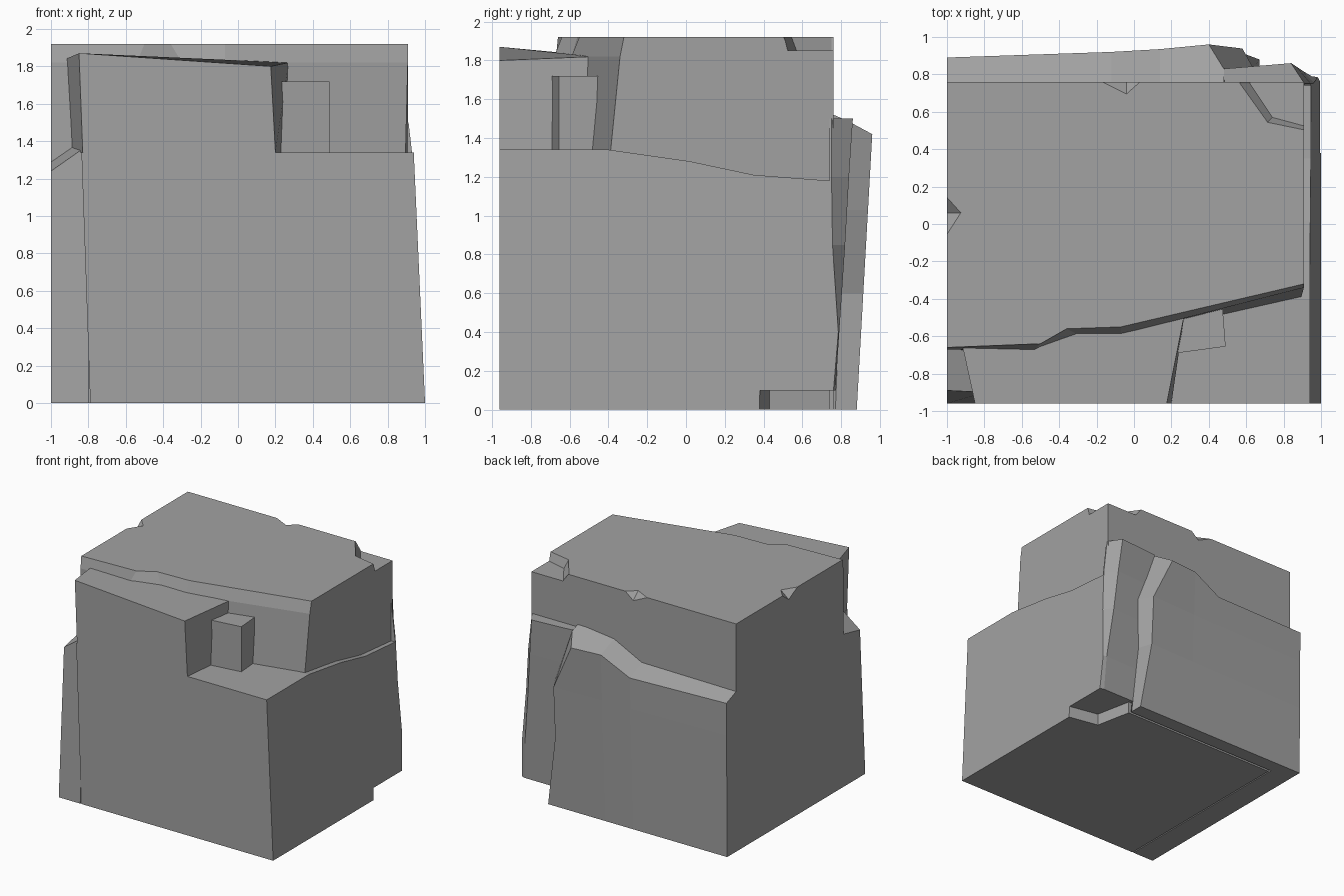
import bpy
import bmesh
from mathutils import Vector

default_cube = bpy.data.objects.get("Cube")
if default_cube:
    bpy.data.objects.remove(default_cube, do_unlink=True)

stone = bpy.data.materials.new("stone_grey")
stone.use_nodes = True
stone_colour = (0.36, 0.36, 0.36, 1)
stone.diffuse_color = stone_colour
shader = next(n for n in stone.node_tree.nodes if n.type == "BSDF_PRINCIPLED")
shader.inputs["Base Color"].default_value = stone_colour
shader.inputs["Roughness"].default_value = 0.9


def loft(name, rings):
    """Flat-shaded solid that joins matching rings of points and caps both ends."""
    bm = bmesh.new()
    loops = [[bm.verts.new(point) for point in ring] for ring in rings]
    for lower, upper in zip(loops, loops[1:]):
        for i in range(len(lower)):
            j = (i + 1) % len(lower)
            bm.faces.new((lower[i], lower[j], upper[j], upper[i]))
    bm.faces.new(list(reversed(loops[0])))
    bm.faces.new(loops[-1])
    bmesh.ops.recalc_face_normals(bm, faces=bm.faces)
    mesh = bpy.data.meshes.new(name)
    bm.to_mesh(mesh)
    bm.free()
    mesh.materials.append(stone)
    obj = bpy.data.objects.new(name, mesh)
    bpy.context.collection.objects.link(obj)
    return obj


def level(outline, z):
    return [(x, y, z) for x, y in outline]


def carve(target, cutter):
    """Subtract the cutter from the target, then discard the cutter."""
    cutter.hide_render = True
    modifier = target.modifiers.new("carve", "BOOLEAN")
    modifier.operation = "DIFFERENCE"
    modifier.solver = "EXACT"
    modifier.object = cutter
    bpy.context.view_layer.update()
    graph = bpy.context.evaluated_depsgraph_get()
    carved = bpy.data.meshes.new_from_object(target.evaluated_get(graph))
    target.modifiers.clear()
    target.data = carved
    bpy.data.objects.remove(cutter, do_unlink=True)


def chip(target, outline, tip):
    """Break a small pointed flake out of a top edge."""
    rim = [Vector(point) for point in level(outline, top_z + 0.005)]
    tip = Vector(tip)
    carve(target, loft("chip_cutter", [[p.lerp(tip, 0.97) for p in rim], rim]))


top_z = 1.92
ledge_z = 1.34
front_y = -0.96
back_y = 0.76


# Lower block: a side profile whose ledge falls away toward the back
def side_lean(z):
    return 1 - 0.045 * z


profile = [(front_y, 0), (front_y, ledge_z), (-0.4, ledge_z), (0.02, 1.28),
           (0.35, 1.21), (0.74, 1.18), (0.74, 0)]
lower_block = loft("lower_block", [
    [(-0.79 - 0.035 * z, y, z) for y, z in profile],
    [(side_lean(z), y, z) for y, z in profile],
])

# Hollow under the back corner
hollow = [(1.1, 0.36), (0.74, 0.43), (0.67, 0.77), (0.67, 1), (1.1, 1)]
carve(lower_block, loft("hollow_cutter", [level(hollow, -0.1), level(hollow, 0.1)]))


# Recessed slab at the front corner, leaning back with a sloping top
def recess(x, y, z):
    return [(x, front_y, 0), (x, y, z), (x, -0.66, z + 0.05),
            (x, back_y, ledge_z), (x, back_y, 0)]


loft("recessed_slab", [recess(-1, -0.89, 1.24), recess(-0.8, -0.9, 1.38)])


# Back slab: stations along x, ending in a ragged edge beside the groove
def station(xs, foot_y, head_y, ledge, inner):
    heights = (0, 0.6, 1.03, ledge)
    outer = [(x, foot_y + (head_y - foot_y) * z / ledge, z)
             for x, z in zip(xs, heights)]
    return [(xs[0], back_y, 0)] + outer + [(xs[-1], back_y, inner)]


loft("back_slab", [
    station([-1] * 4, 0.88, 0.89, 1.3, 1.35),
    station([-0.12] * 4, 0.88, 0.92, 1.29, 1.36),
    station([0.14] * 4, 0.88, 0.935, 1.42, 1.49),
    station([0.67, 0.58, 0.58, 0.4], 0.88, 0.96, 1.42, 1.52),
    station([0.67, 0.62, 0.65, 0.48], 0.77, 0.83, 1.49, 1.52),
])


# Groove floor and bevelled back corner
def corner(z, groove_y, edge_x, edge_y, side_x, side_y):
    return level([(0.48, 0.74), (0.48, groove_y), (edge_x, edge_y),
                  (side_x, side_y), (side_x, 0.74)], z)


loft("back_corner", [
    corner(0.1, 0.77, 0.96, 0.77, side_lean(0.1), 0.76),
    corner(0.4, 0.78, 0.95, 0.79, side_lean(0.4), 0.785),
    corner(0.85, 0.8, 0.9, 0.82, side_lean(0.85), 0.755),
    corner(1.2, 0.82, 0.87, 0.84, side_lean(1.2), 0.75),
    corner(1.5, 0.83, 0.84, 0.86, 0.912, 0.75),
])

# Upper block with a wavy, slightly sloping front
crest = [(-1, -0.66), (-0.5, -0.64), (-0.36, -0.56), (-0.07, -0.55), (0.91, -0.32)]
shelf = [(-1, -0.67), (-0.54, -0.68), (-0.3, -0.59), (-0.07, -0.59), (0.908, -0.34)]
foot = [(-1, -0.67), (-0.54, -0.69), (-0.3, -0.63), (-0.07, -0.61), (0.89, -0.41)]
back = [(0.91, back_y), (-1, back_y)]
upper_block = loft("upper_block", [
    [(x, y, 1.29 if x < 0 else 1.12) for x, y in foot + back],
    level(shelf + back, 1.82),
    level(crest + back, top_z),
])

# Broken corner and small flakes along the top edges
rim = [(0.55, 0.8), (0.56, 0.75), (0.71, 0.54), (1, 0.48), (1, 0.8)]
bed = [(0.61, 0.8), (0.62, 0.75), (0.74, 0.57), (1, 0.5), (1, 0.8)]
carve(upper_block, loft("corner_cutter", [level(bed, 1.85), level(rim, top_z + 0.01)]))
chip(upper_block, [(-0.2, 0.77), (-0.04, 0.69), (0.05, 0.77)], (-0.04, 0.77, 1.85))
chip(upper_block, [(-1.01, 0.16), (-0.92, 0.06), (-1.01, -0.08)], (-1.01, 0.06, 1.85))

# Raised front block with a tilted top
loft("front_block", [
    level([(-0.83, front_y), (0.2, front_y), (0.25, -0.5), (-0.9, -0.6)], ledge_z),
    [(-0.85, front_y, 1.87), (0.175, front_y, 1.8), (0.27, -0.48, 1.82), (-0.92, -0.64, 1.84)],
])

# Small upright stone standing in the notch
step = [(0.23, -0.69), (0.49, -0.655), (0.47, -0.4), (0.28, -0.4)]
loft("notch_stone", [level(step, ledge_z - 0.02), level(step, 1.72)])
